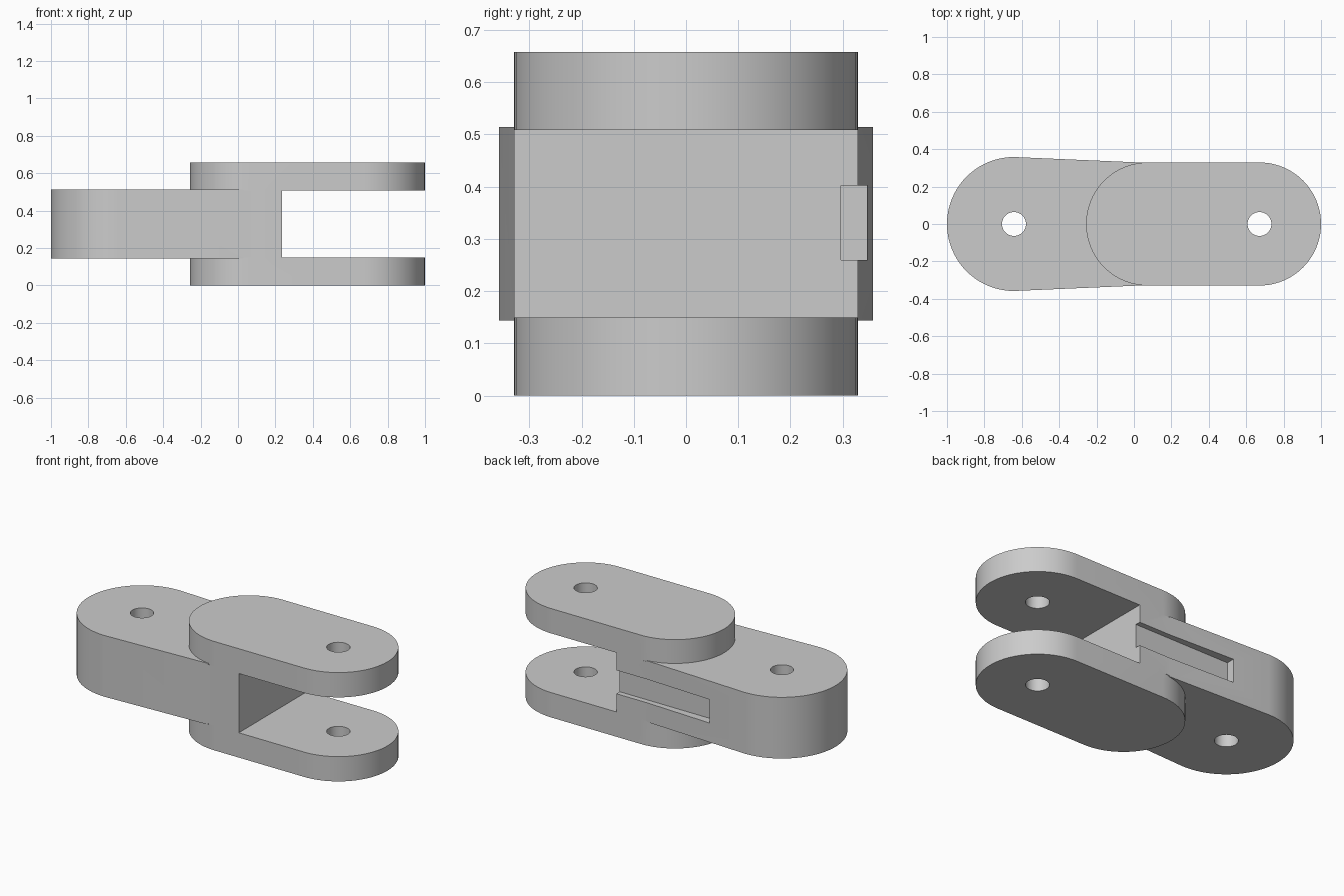
import bpy, bmesh
from math import cos, sin, pi, radians

cube = bpy.data.objects.get("Cube")
if cube:
    bpy.data.objects.remove(cube, do_unlink=True)

grey = bpy.data.materials.new("plain grey")
grey.use_nodes = True
grey.diffuse_color = (0.6, 0.6, 0.6, 1)
grey.node_tree.nodes["Principled BSDF"].inputs["Base Color"].default_value = (0.6, 0.6, 0.6, 1)

FORK_R, FORK_IN, FORK_OUT = 0.329, 0.073, 0.671   # fork cheek outline
TONGUE_R, TONGUE_X = 0.358, -0.642                # tongue outline
PIN_R, TOP = 0.064, 0.658
CHEEK = 0.15                                      # cheek thickness


def arc(cx, r, start, end, steps=40):
    """Points on an arc about (cx, 0), angles in half turns."""
    angles = [pi * (start + (end - start) * i / steps) for i in range(steps + 1)]
    return [(cx + r * cos(a), r * sin(a)) for a in angles]


def prism(name, outline, z0, z1):
    """Upright solid with the given plan outline."""
    bm = bmesh.new()
    face = bm.faces.new([bm.verts.new((x, y, z0)) for x, y in outline])
    ext = bmesh.ops.extrude_face_region(bm, geom=[face])
    top = [v for v in ext["geom"] if isinstance(v, bmesh.types.BMVert)]
    bmesh.ops.translate(bm, verts=top, vec=(0, 0, z1 - z0))
    bmesh.ops.recalc_face_normals(bm, faces=bm.faces)
    mesh = bpy.data.meshes.new(name)
    bm.to_mesh(mesh)
    bm.free()
    mesh.materials.append(grey)
    ob = bpy.data.objects.new(name, mesh)
    bpy.context.collection.objects.link(ob)
    return ob


def rect(x0, x1, y0, y1):
    return [(x0, y0), (x1, y0), (x1, y1), (x0, y1)]


def combine(target, other, operation):
    """Apply a boolean and discard the helper."""
    mod = target.modifiers.new(operation.title(), "BOOLEAN")
    mod.operation, mod.solver, mod.object = operation, "EXACT", other
    bpy.context.view_layer.objects.active = target
    bpy.ops.object.modifier_apply(modifier=mod.name)
    bpy.data.objects.remove(other, do_unlink=True)


# Tongue with a rounded end, tapering towards the fork
tongue = arc(TONGUE_X, TONGUE_R, 0.5, 1.5) + [(0.03, -FORK_R), (0.03, FORK_R)]
link = prism("hinge_link", tongue, CHEEK - 0.006, TOP - CHEEK + 0.006)

# Bridge block joining the two cheeks
combine(link, prism("bridge", rect(-0.02, 0.236, -FORK_R, FORK_R), CHEEK, TOP - CHEEK), "UNION")

# Upper and lower fork cheeks
cheek = arc(FORK_OUT, FORK_R, -0.5, 0.5) + arc(FORK_IN, FORK_R, 0.5, 1.5)
for name, z in (("lower_cheek", 0), ("upper_cheek", TOP - CHEEK)):
    combine(link, prism(name, cheek, z, z + CHEEK), "UNION")

# Pin holes through the tongue and the fork
for x in (TONGUE_X, FORK_OUT):
    hole = arc(x, PIN_R, 0, 2, 48)[:-1]
    combine(link, prism("pin_hole", hole, -0.1, TOP + 0.1), "DIFFERENCE")

# Shallow slot along the back, open at the fork end
combine(link, prism("slot", rect(-0.4, 0.3, 0.297, 0.5), 0.26, 0.402), "DIFFERENCE")

bpy.ops.object.select_all(action="DESELECT")
link.select_set(True)
bpy.context.view_layer.objects.active = link
bpy.ops.object.shade_smooth_by_angle(angle=radians(30))
